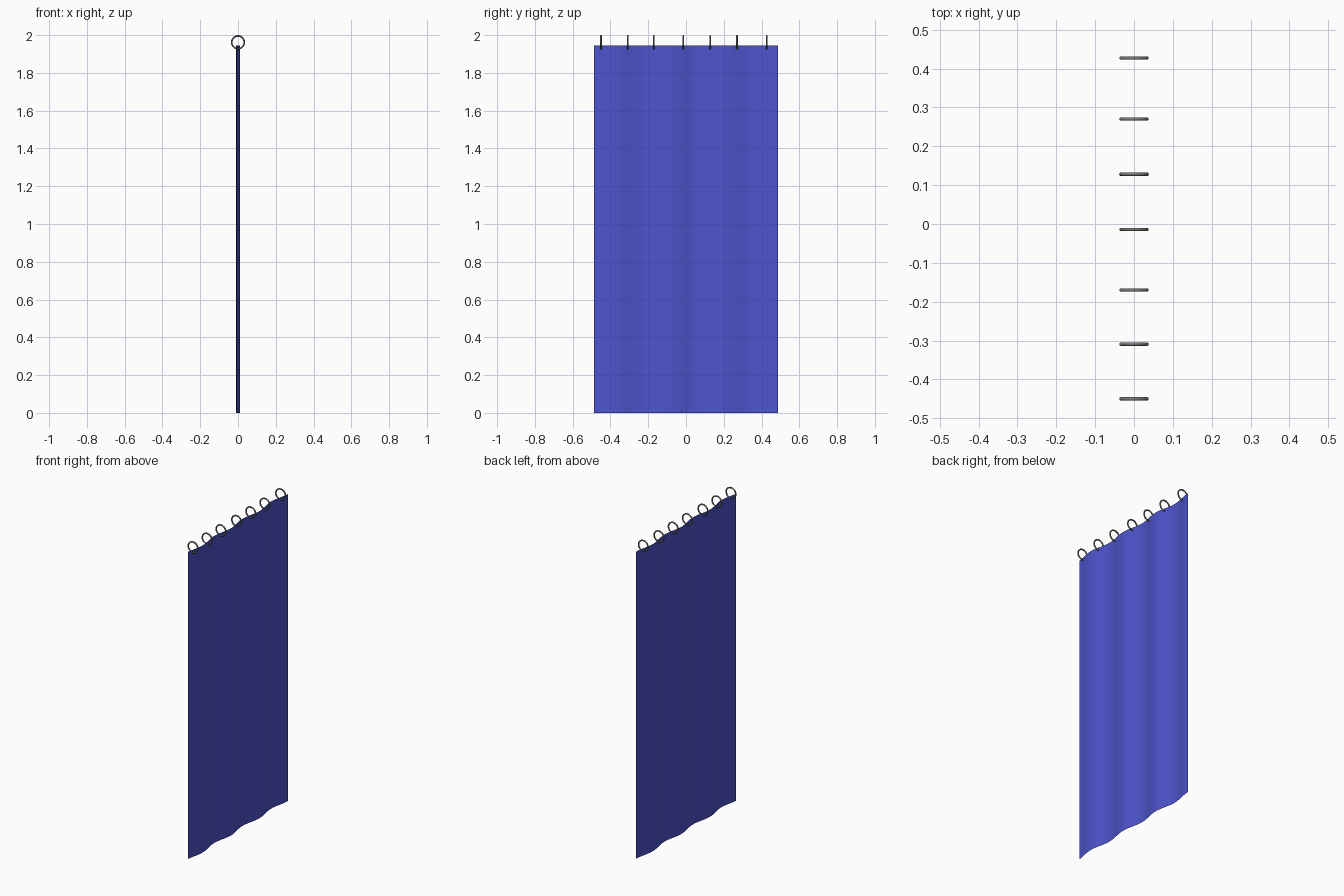
import bpy, bmesh, math

if "Cube" in bpy.data.objects:
    bpy.data.objects.remove(bpy.data.objects["Cube"])

def material(name, rgb):
    m = bpy.data.materials.new(name)
    m.diffuse_color = (*rgb, 1)
    m.use_nodes = True
    m.node_tree.nodes["Principled BSDF"].inputs["Base Color"].default_value = m.diffuse_color
    return m

blue = material("curtain blue", (0.075, 0.088, 0.60))
grey = material("ring grey", (0.20, 0.20, 0.19))

# Curtain: one thin pleated sheet, extruded up from a wavy line
HALF, HEIGHT, N = 0.487, 1.945, 72
bm = bmesh.new()
low, high = [], []
for i in range(N + 1):
    y = -HALF + 2 * HALF * i / N
    x = -0.010 * math.sin(2 * math.pi * (y + 0.012) / 0.285)
    low.append(bm.verts.new((x, y, 0)))
    high.append(bm.verts.new((x, y, HEIGHT)))
for i in range(N):
    f = bm.faces.new((low[i], low[i + 1], high[i + 1], high[i]))
    f.smooth = True
mesh = bpy.data.meshes.new("curtain")
bm.to_mesh(mesh)
bm.free()
mesh.materials.append(blue)
bpy.context.collection.objects.link(bpy.data.objects.new("curtain", mesh))

# Hanging rings, looped through the top hem
for i, y in enumerate((-0.45, -0.309, -0.17, -0.014, 0.128, 0.27, 0.427)):
    bpy.ops.mesh.primitive_torus_add(
        location=(0, y, 1.962), rotation=(math.pi / 2, 0, 0),
        major_radius=0.0335, minor_radius=0.0045,
        major_segments=32, minor_segments=10)
    ring = bpy.context.object
    ring.name = f"curtain_ring_{i + 1}"
    ring.data.materials.append(grey)
    bpy.ops.object.shade_smooth()
